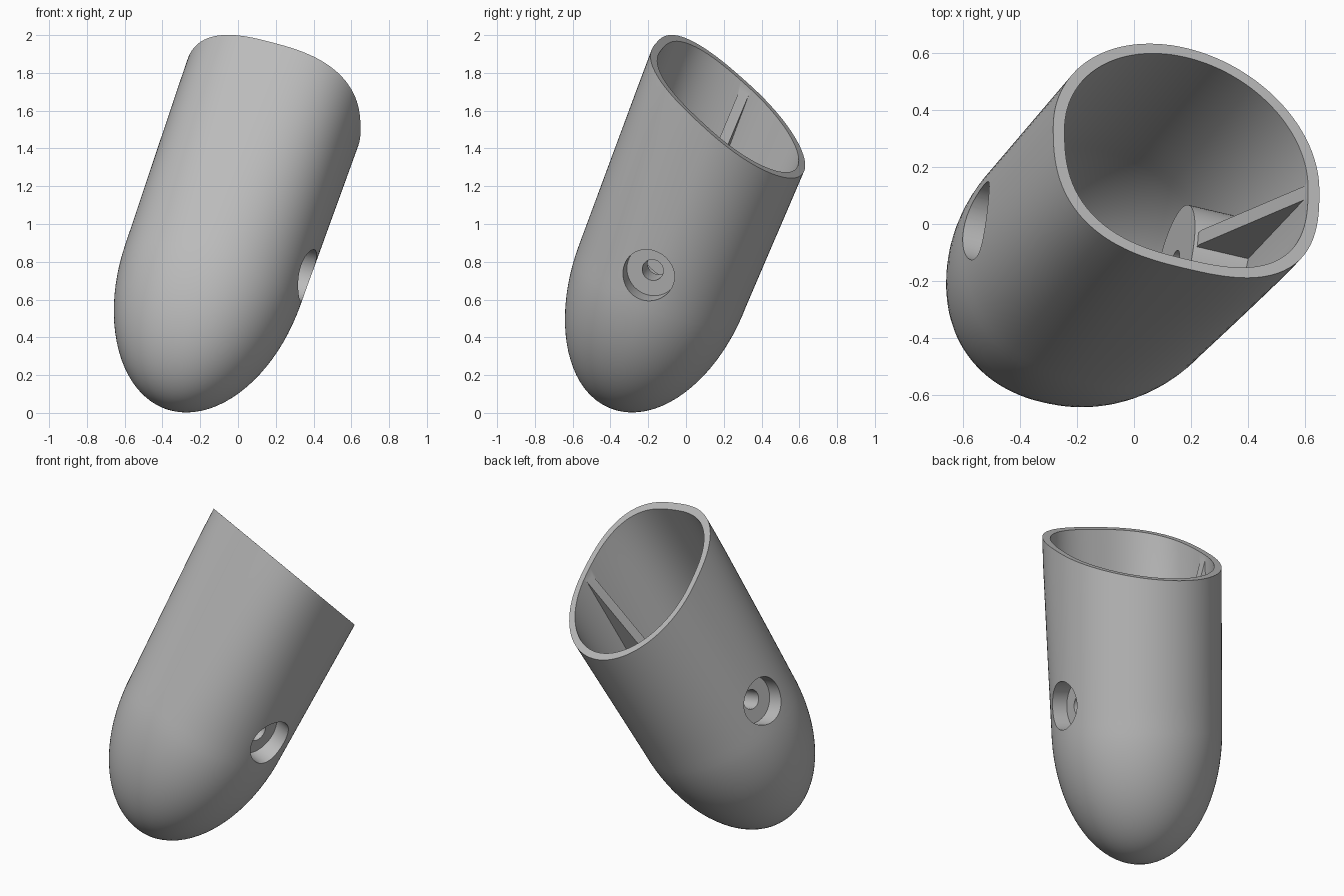
import bpy, bmesh, math
from mathutils import Matrix, Vector

if "Cube" in bpy.data.objects:
    bpy.data.objects.remove(bpy.data.objects["Cube"], do_unlink=True)

DOME, WALL = 0.782, 0.042
PIN_SIDE, PIN_HEIGHT = -0.035, 0.128

# Tilted frame: z along the tube, x along the pin, origin near the dome seam
axis = Vector((0.35, 0.375, 1)).normalized()
pin = Vector((0.941, -0.223, -0.255))
pin = (pin - axis * pin.dot(axis)).normalized()
side = axis.cross(pin)
rim_centre = Vector((0.183, 0.23, 1.612))
rim_normal = Vector((0.477, 0.903, 1)).normalized()
frame = Matrix((pin, side, axis)).transposed().to_4x4()
frame.translation = rim_centre - axis

grey = bpy.data.materials.new("plain grey")
grey.use_nodes = True
grey.diffuse_color = (0.5, 0.5, 0.5, 1)
grey.node_tree.nodes["Principled BSDF"].inputs["Base Color"].default_value = grey.diffuse_color


def add_object(name, bm):
    bmesh.ops.recalc_face_normals(bm, faces=bm.faces)
    mesh = bpy.data.meshes.new(name)
    bm.to_mesh(mesh)
    bm.free()
    mesh.materials.append(grey)
    obj = bpy.data.objects.new(name, mesh)
    bpy.context.collection.objects.link(obj)
    return obj


def mix(seam, rim, t):
    return seam + (rim - seam) * t


def section_point(angle, scale, z, inset):
    """Point of the cross-section: round at the back, squarer at the front towards the mouth."""
    t = max(z, 0)
    c, s = math.cos(angle), math.sin(angle)
    across = mix(0.49, 0.494, t) - inset
    if s < 0:
        depth, power = mix(0.465, 0.488, t) - inset, mix(2.15, 2.7, min(t, 1))
    else:
        depth, power = mix(0.475, 0.495, t) - inset, 2
    stretch = (abs(c) ** power + abs(s) ** power) ** (-1 / power)
    return (scale * across * c * stretch, mix(-0.025, 0, t) + scale * depth * s * stretch, z)


def capsule(inset, length, segments=112, steps=22):
    """Solid tube with an elongated dome below and a flat cap on top."""
    bm = bmesh.new()
    dome = DOME - inset
    profile = [(math.sin(t), -dome * math.cos(t))
               for t in (i * math.pi / 2 / steps for i in range(1, steps + 1))]
    profile += [(1, length * i / 12) for i in range(1, 13)]
    rings = [[bm.verts.new(section_point(2 * math.pi * k / segments, scale, z, inset))
              for k in range(segments)] for scale, z in profile]
    tip = bm.verts.new((0, -0.025, -dome))
    for k in range(segments):
        n = (k + 1) % segments
        bm.faces.new((tip, rings[0][n], rings[0][k]))
        for low, high in zip(rings, rings[1:]):
            bm.faces.new((low[k], low[n], high[n], high[k]))
    bm.faces.new(rings[-1])
    bm.transform(frame)
    return bm


def pin_cylinder(name, radius, start, end):
    """Cylinder along the pin direction."""
    bm = bmesh.new()
    place = Matrix.Translation(((start + end) / 2, PIN_SIDE, PIN_HEIGHT)) @ Matrix.Rotation(math.pi / 2, 4, 'Y')
    bmesh.ops.create_cone(bm, cap_ends=True, segments=64, radius1=radius, radius2=radius,
                          depth=abs(end - start), matrix=frame @ place)
    return add_object(name, bm)


def rib_plate(name, sign):
    """Thin plate sloping from the boss up to the wall."""
    outline = [(0.26, PIN_HEIGHT), (0.26, 0.37), (0.455, 0.975), (0.6, 0.975), (0.6, PIN_HEIGHT)]
    bm = bmesh.new()
    face = bm.faces.new([bm.verts.new((sign * x, -0.038, z)) for x, z in outline])
    extruded = bmesh.ops.extrude_face_region(bm, geom=[face])["geom"]
    bmesh.ops.translate(bm, vec=(0, 0.055, 0),
                        verts=[g for g in extruded if isinstance(g, bmesh.types.BMVert)])
    bm.transform(frame)
    return add_object(name, bm)


def subtract(target, cutter):
    bpy.context.view_layer.objects.active = target
    mod = target.modifiers.new("cut", 'BOOLEAN')
    mod.operation, mod.solver, mod.object = 'DIFFERENCE', 'EXACT', cutter
    bpy.ops.object.modifier_apply(modifier=mod.name)
    bpy.data.objects.remove(cutter, do_unlink=True)


# Outer shell, sliced obliquely at the mouth
bm = capsule(0, 1.6)
cut = bmesh.ops.bisect_plane(bm, geom=bm.verts[:] + bm.edges[:] + bm.faces[:],
                             plane_co=rim_centre, plane_no=rim_normal, clear_outer=True)
bmesh.ops.contextual_create(bm, geom=[g for g in cut["geom_cut"] if isinstance(g, bmesh.types.BMEdge)])
body = add_object("sleeve_body", bm)

# Cavity, leaving the bosses and ribs standing
cavity = add_object("cavity_cutter", capsule(WALL, 1.8))
for sign in (1, -1):
    subtract(cavity, pin_cylinder("boss", 0.22, sign * 0.247, sign * 0.62))
    subtract(cavity, rib_plate("rib", sign))
subtract(body, cavity)

# Counterbored pin holes through both bosses
for sign in (1, -1):
    subtract(body, pin_cylinder("recess_cutter", 0.14, sign * 0.377, sign * 0.7))
    subtract(body, pin_cylinder("bore_cutter", 0.057, sign * 0.15, sign * 0.6))

bpy.ops.object.select_all(action='DESELECT')
body.select_set(True)
bpy.context.view_layer.objects.active = body
bpy.ops.object.shade_smooth_by_angle(angle=math.radians(30))
